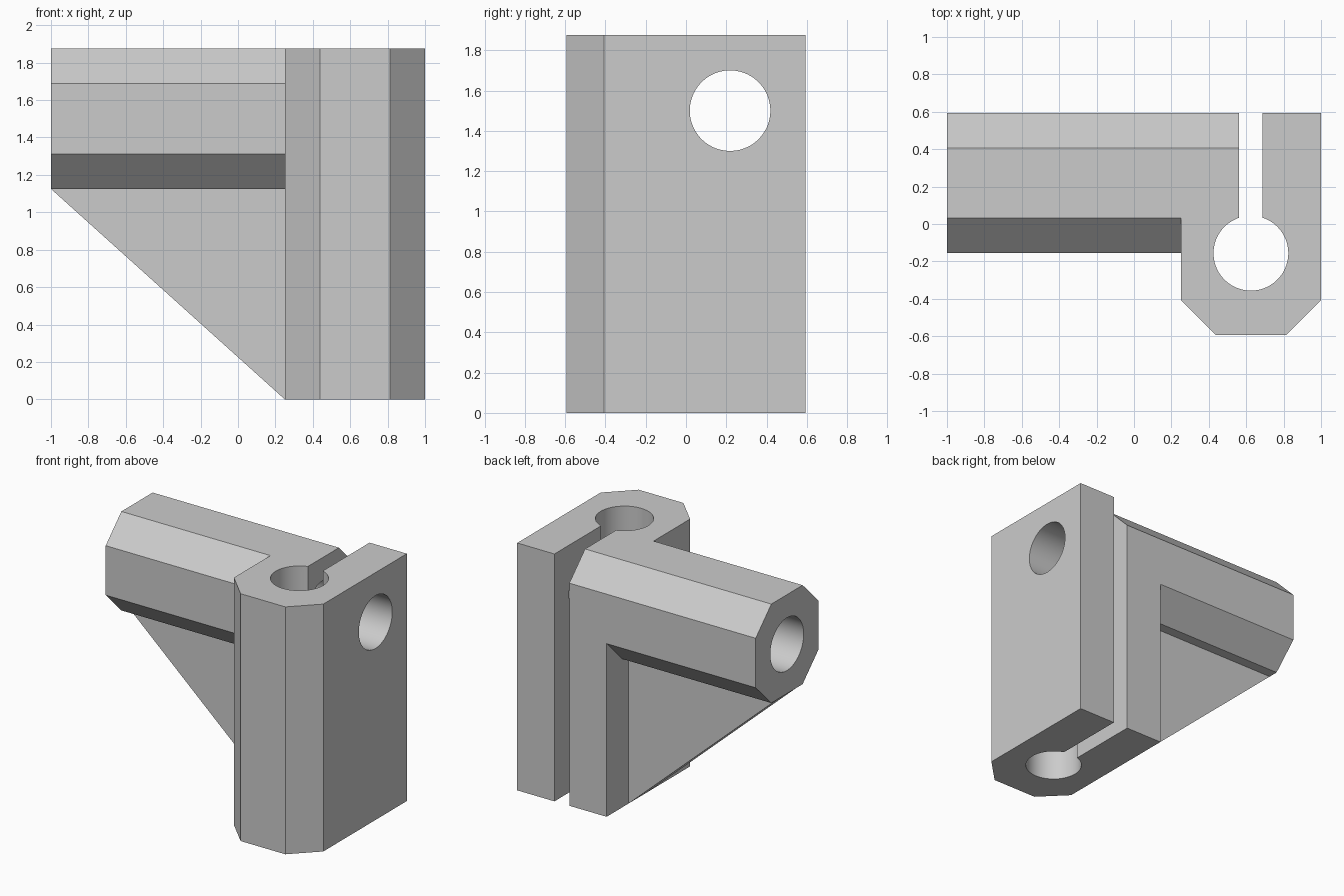
import bpy
import bmesh
import math
from mathutils import Vector

cube = bpy.data.objects.get("Cube")
if cube:
    bpy.data.objects.remove(cube, do_unlink=True)

grey = bpy.data.materials.new("plain grey")
grey.use_nodes = True
colour = (0.6, 0.6, 0.6, 1)
grey.diffuse_color = colour
grey.node_tree.nodes["Principled BSDF"].inputs["Base Color"].default_value = colour

U = 0.0625            # design unit
BACK = 9.5 * U        # back face of clamp and arm
TOP = 30 * U
CH = 3 * U            # corner chamfer
BORE_R = 0.2


def prism(name, points, axis, start, end):
    """Extrude a 2D profile along an axis; points use the other two axes in order."""
    i = "xyz".index(axis)

    def place(p):
        v = list(p)
        v.insert(i, start)
        return v

    bm = bmesh.new()
    face = bm.faces.new([bm.verts.new(place(p)) for p in points])
    out = bmesh.ops.extrude_face_region(bm, geom=[face])
    move = Vector((0, 0, 0))
    move[i] = end - start
    bmesh.ops.translate(bm, verts=[g for g in out["geom"] if isinstance(g, bmesh.types.BMVert)], vec=move)
    bmesh.ops.recalc_face_normals(bm, faces=bm.faces)
    mesh = bpy.data.meshes.new(name)
    bm.to_mesh(mesh)
    bm.free()
    mesh.materials.append(grey)
    obj = bpy.data.objects.new(name, mesh)
    bpy.context.collection.objects.link(obj)
    return obj


def circle(a, b, radius, count=64):
    steps = [2 * math.pi * (k + 0.5) / count for k in range(count)]
    return [(a + radius * math.cos(t), b + radius * math.sin(t)) for t in steps]


def combine(target, other, operation):
    """Apply a boolean and discard the helper solid."""
    bpy.context.view_layer.objects.active = target
    mod = target.modifiers.new(operation, 'BOOLEAN')
    mod.operation = operation
    mod.solver = 'EXACT'
    mod.object = other
    bpy.ops.object.modifier_apply(modifier=mod.name)
    bpy.data.objects.remove(other, do_unlink=True)


# Upright clamp: slotted block with chamfered front corners
left, right = 4 * U, 1.0
mid = 10 * U
bore_y = -2.5 * U
bracket = prism("clamp_bracket", [
    (left, BACK), (left, -BACK + CH), (left + CH, -BACK), (right - CH, -BACK),
    (right, -BACK + CH), (right, BACK), (mid + U, BACK), (mid + U, bore_y),
    (mid - U, bore_y), (mid - U, BACK)], "z", 0, TOP)

# Chamfer along the top back edge of the inner jaw
wedge = prism("jaw_chamfer", [
    (BACK - CH - 0.1, TOP + 0.1), (BACK + 0.1, TOP - CH - 0.1),
    (BACK + 0.1, TOP + 0.1)], "x", 0, mid)
combine(bracket, wedge, 'DIFFERENCE')

# Sideways arm with an eight-sided section
cy, cz, half = BACK - 6 * U, TOP - 6 * U, 6 * U
inner = half - CH
octagon = [(cy + a, cz + b) for a, b in (
    (half, -inner), (half, inner), (inner, half), (-inner, half),
    (-half, inner), (-half, -inner), (-inner, -half), (inner, -half))]
combine(bracket, prism("arm", octagon, "x", -1, left + 0.1), 'UNION')

# Triangular gusset under the arm
low = cz - half
gusset = prism("gusset", [
    (-1, low), (left, 0), (left + 0.05, 0), (left + 0.05, low + 0.1),
    (-1, low + 0.1)], "y", cy - 0.11, cy + 0.11)
combine(bracket, gusset, 'UNION')

# Rod bores: one upright, one along the arm
combine(bracket, prism("upright_bore", circle(mid, bore_y, BORE_R), "z", -0.1, TOP + 0.1), 'DIFFERENCE')
combine(bracket, prism("arm_bore", circle(cy, cz, BORE_R), "x", -1.1, 1.1), 'DIFFERENCE')

bpy.ops.object.select_all(action='DESELECT')
bracket.select_set(True)
bpy.context.view_layer.objects.active = bracket
bpy.ops.object.shade_smooth_by_angle(angle=math.radians(30))
